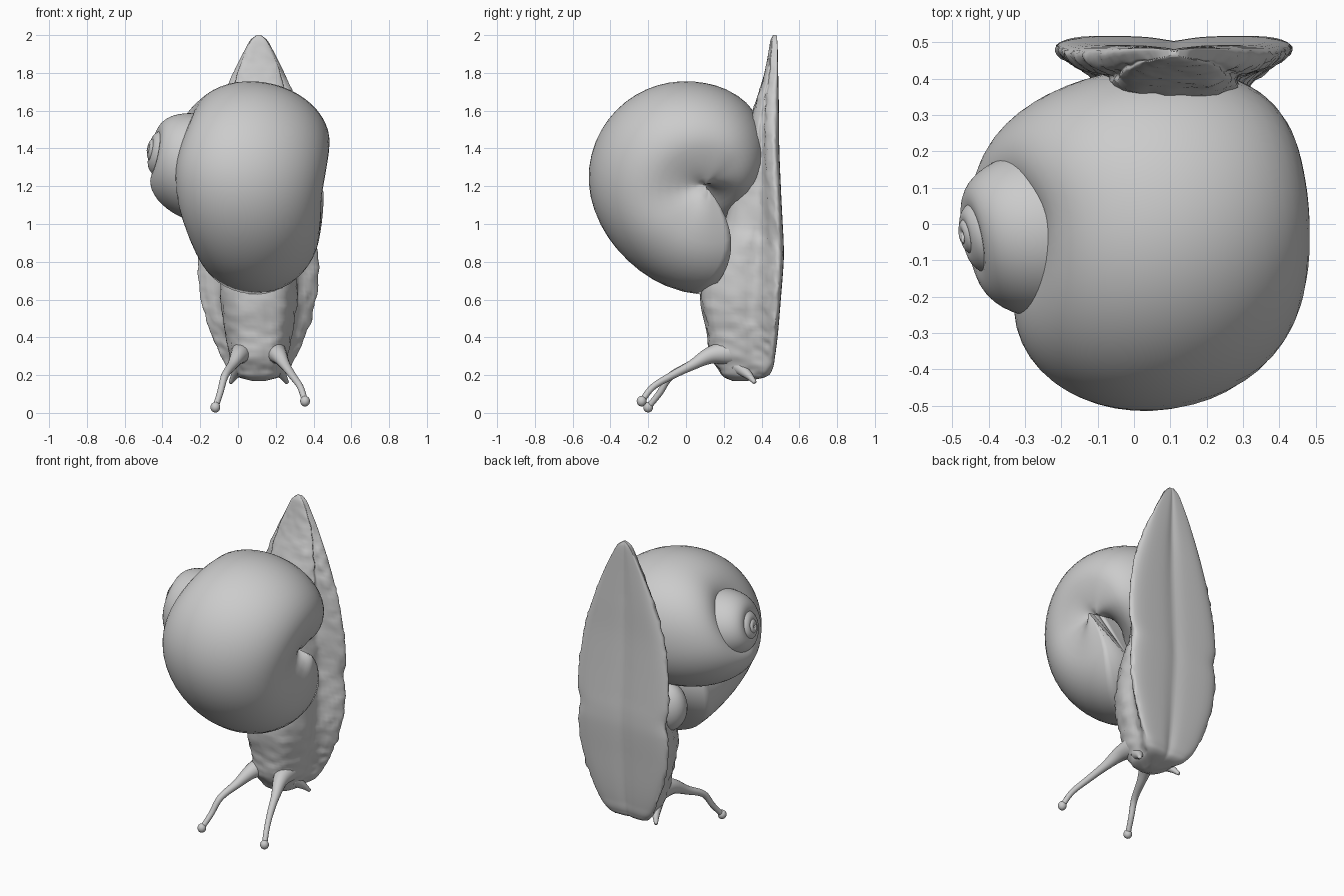
import bpy, bmesh, math
from mathutils import Vector, noise

if "Cube" in bpy.data.objects:
    bpy.data.objects.remove(bpy.data.objects["Cube"])

def spline(keys, t):
    """Smooth interpolation of rows (parameter, values...)."""
    t = max(keys[0][0], min(keys[-1][0], t))
    i = 0
    while i < len(keys) - 2 and t > keys[i + 1][0]:
        i += 1
    k = lambda j: keys[max(0, min(len(keys) - 1, j))]
    a, b = k(i), k(i + 1)
    d = b[0] - a[0]
    u = (t - a[0]) / d
    out = []
    for n in range(1, len(a)):
        ma = (b[n] - k(i - 1)[n]) / (b[0] - k(i - 1)[0]) * d
        mb = (k(i + 2)[n] - a[n]) / (k(i + 2)[0] - a[0]) * d
        out.append((2*u**3 - 3*u*u + 1) * a[n] + (u**3 - 2*u*u + u) * ma
                   + (3*u*u - 2*u**3) * b[n] + (u**3 - u*u) * mb)
    return out

def loft(name, rings):
    """Skin closed rings of points and cap both ends."""
    bm = bmesh.new()
    vr = [[bm.verts.new(p) for p in r] for r in rings]
    n = len(vr[0])
    for r, s in zip(vr, vr[1:]):
        for i in range(n):
            j = (i + 1) % n
            bm.faces.new((r[i], r[j], s[j], s[i]))
    for r in (vr[0], vr[-1]):
        c = bm.verts.new(sum((v.co for v in r), Vector()) / n)
        for i in range(n):
            bm.faces.new((r[i], r[(i + 1) % n], c))
    bmesh.ops.recalc_face_normals(bm, faces=bm.faces)
    me = bpy.data.meshes.new(name)
    bm.to_mesh(me)
    bm.free()
    for p in me.polygons:
        p.use_smooth = True
    ob = bpy.data.objects.new(name, me)
    bpy.context.collection.objects.link(ob)
    return ob

def ellipsoid(name, loc, radii):
    bpy.ops.mesh.primitive_uv_sphere_add(segments=24, ring_count=14, location=loc)
    ob = bpy.context.object
    ob.name = name
    ob.scale = radii
    bpy.ops.object.shade_smooth()
    return ob

def stalk(name, path, sides=14):
    """Tapered tube through (x, y, z, radius) points."""
    keys = [(i, *p) for i, p in enumerate(path)]
    steps = 8 * (len(path) - 1)
    pts = [spline(keys, i / 8) for i in range(steps + 1)]
    rings = []
    for i, p in enumerate(pts):
        d = Vector(pts[min(i + 1, steps)][:3]) - Vector(pts[max(i - 1, 0)][:3])
        u = d.cross(Vector((1, 0, 0))).normalized()
        v = d.cross(u).normalized()
        rings.append([Vector(p[:3]) + p[3] * (u * math.cos(a) + v * math.sin(a))
                      for a in (2 * math.pi * k / sides for k in range(sides))])
    loft(name, rings)

# Foot and neck: z, sole half width, sole y, skirt y, neck half width, front y
rows = [(.168, .03, .32, .28, .03, .25), (.19, .11, .42, .36, .10, .20),
        (.23, .16, .455, .39, .125, .17), (.30, .20, .47, .42, .15, .125),
        (.42, .25, .485, .43, .175, .11), (.60, .305, .50, .44, .20, .075),
        (.80, .32, .515, .45, .20, .10), (.90, .305, .515, .45, .20, .15),
        (1.0, .325, .51, .45, .18, .20), (1.2, .315, .50, .44, .17, .24),
        (1.4, .28, .492, .43, .18, .31), (1.6, .22, .49, .43, .155, .355),
        (1.8, .135, .487, .45, .11, .415), (1.93, .07, .485, .457, .06, .44),
        (1.975, .043, .482, .46, .038, .448), (2.0, .012, .475, .465, .01, .46)]
CX = .11
rings = []
N, M = 120, 16
for i in range(N + 1):
    s = i / N
    z = .168 + 1.832 * (s - .12 * math.sin(2 * math.pi * s))
    w, yb, ye, b, yf = spline(rows, z)
    groove = .012 * min(1, w / .2)
    half = [(0, 0, yb - groove), (1, .3 * w, yb), (2, .8 * w, yb),
            (3, w, (yb + ye) / 2 + .01), (4, .9 * w, ye),
            (5, max(b, .6 * w), ye - .2 * (ye - yf)), (6, b, ye - .5 * (ye - yf)),
            (7, .65 * b, yf + .1 * (ye - yf)), (8, 0, yf)]
    side = [spline(half, 8 * k / (2 * M)) for k in range(2 * M + 1)]
    loop = side + [(-x, y) for x, y in side[-2:0:-1]]
    ring = []
    for k, (x, y) in enumerate(loop):
        p = Vector((CX + x, y, z))
        if y < yb - .015 and abs(x) > .01 and .2 < z < 1.95:
            amp = .01 * min(1, w / .25)
            p.x += math.copysign(amp, x) * noise.noise(p * 22)
            p.y += amp * noise.noise(p * 26 + Vector((5, 3, 1)))
        ring.append(p)
    rings.append(ring)
loft("foot_and_neck", rings)

# Coiled shell: angle, outer radius, axial centre, axial half length
whorl = [(-90, .33, .37, .31), (0, .375, .51, .38), (50, .445, .555, .38),
         (90, .475, .57, .37), (180, .565, .535, .395), (225, .59, .58, .395),
         (275, .64, .68, .335), (345, .66, .71, .28)]
APEX = Vector((-.485, -.03, 1.41))
AX = Vector((.96, .15, -.23)).normalized()
BACK = (Vector((0, 1, 0)) - AX * AX.y).normalized()
UP = AX.cross(BACK)

def shell_point(theta, phi):
    co, si = math.cos(phi), math.sin(phi)
    theta += 26 * (1 - co)   # slants the opening
    if theta < -90:
        g = 2 ** ((theta + 90) / 360)
        o, c, h = (g * v for v in whorl[0][1:])
    else:
        o, c, h = spline(whorl, theta)
    # The inner side overlaps the axis so no hole is left
    rad = o * max(0, .45 + (.55 if co > 0 else .7) * co)
    if co < 0 and si > 0:
        si = si ** .5
    t = math.radians(theta)
    return APEX + AX * (c + h * si) + (BACK * math.cos(t) + UP * math.sin(t)) * rad

turns = [-1300 + 1568 * i / 210 for i in range(211)]
loft("shell", [[shell_point(t, 2 * math.pi * k / 48) for k in range(48)] for t in turns])

# Mantle collar at the shell opening
ellipsoid("mantle_collar", (-.02, .24, .88), (.14, .11, .16))

# Eye stalks with round tips
for label, s, tip in (("left", -1, (-.12, -.20, .03)), ("right", 1, (.355, -.235, .062))):
    bx = CX + s * .08
    T = Vector(tip)
    stalk(label + "_eye_stalk", [
        (bx, .24, .32, .07), (bx + s * .025, .13, .305, .046),
        (CX + s * .14, .03, .252, .027), (CX + s * .18, -.08, .195, .02),
        (T.x - s * .025, T.y + .06, T.z + .075, .017), (*T, .016)])
    ellipsoid(label + "_eye_tip", tip, (.026, .026, .028))
    # Short lower feelers
    stalk(label + "_feeler", [(CX + s * .09, .27, .25, .04), (CX + s * .125, .33, .20, .022),
                              (CX + s * .15, .365, .16, .01)])
